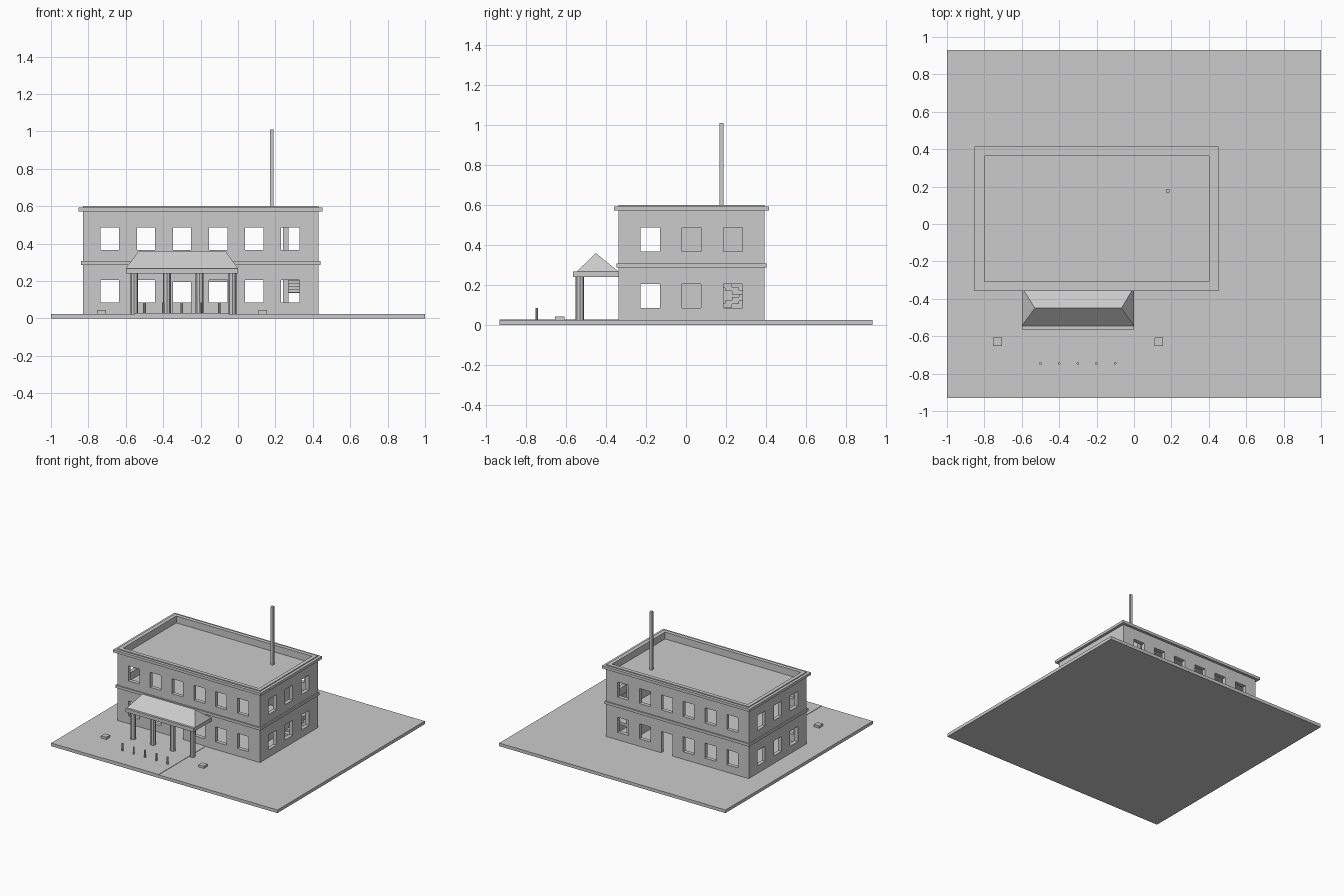
import bpy
import bmesh
from mathutils import Matrix

cube = bpy.data.objects.get("Cube")
if cube:
    bpy.data.objects.remove(cube, do_unlink=True)

grey = bpy.data.materials.new("plain_grey")
grey.use_nodes = True
grey.diffuse_color = (0.6, 0.6, 0.6, 1)
grey.node_tree.nodes["Principled BSDF"].inputs["Base Color"].default_value = (0.6, 0.6, 0.6, 1)


def finish(name, bm):
    mesh = bpy.data.meshes.new(name)
    bmesh.ops.recalc_face_normals(bm, faces=bm.faces[:])
    bm.to_mesh(mesh)
    bm.free()
    mesh.materials.append(grey)
    obj = bpy.data.objects.new(name, mesh)
    bpy.context.collection.objects.link(obj)
    return obj


def boxes(name, spans):
    """One object made of boxes, each given as x, y and z ranges."""
    bm = bmesh.new()
    for span in spans:
        size = [b - a for a, b in span]
        mid = [(a + b) / 2 for a, b in span]
        mat = Matrix.Translation(mid) @ Matrix.Diagonal((*size, 1))
        bmesh.ops.create_cube(bm, size=1, matrix=mat)
    return finish(name, bm)


def post(name, x, y, radius, bottom, top, sides=8):
    bm = bmesh.new()
    mat = Matrix.Translation((x, y, (bottom + top) / 2))
    bmesh.ops.create_cone(bm, cap_ends=True, segments=sides, radius1=radius,
                          radius2=radius, depth=top - bottom, matrix=mat)
    return finish(name, bm)


def cut(obj, cutter):
    """Subtract the cutter, then discard it."""
    cutter.hide_render = True
    mod = obj.modifiers.new("cut", "BOOLEAN")
    mod.operation = "DIFFERENCE"
    mod.solver = "EXACT"
    mod.object = cutter
    bpy.context.view_layer.objects.active = obj
    bpy.ops.object.modifier_apply(modifier=mod.name)
    bpy.data.objects.remove(cutter, do_unlink=True)


def around(mid, half):
    return (mid - half, mid + half)


def grow(span, amount):
    return (span[0] - amount, span[1] + amount)


GROUND = 0.025
WALL = 0.03
X, Y = (-0.83, 0.43), (-0.337, 0.393)
INX, INY = grow(X, -WALL), grow(Y, -WALL)

# Site
boxes("ground", [((-1, 1), (-0.93, 0.93), (0, GROUND))])
boxes("entrance_path", [((-0.55, -0.05), (-0.93, Y[0]), (GROUND, 0.028))])

# Hollow outer walls
walls = boxes("outer_walls", [(X, Y, (GROUND, 0.6))])
cut(walls, boxes("room_cutter", [(INX, INY, (0, 0.7))]))

# Window and door openings
openings = []
low, high, door = (0.085, 0.205), (0.367, 0.487), (0, 0.195)
for i in range(6):
    wx = around(-0.685 + i * 0.193, 0.049)
    for wall_y, door_at in ((Y[0], 2), (Y[1], 3)):
        depth = around(wall_y, 0.05)
        openings.append((wx, depth, door if i == door_at else low))
        openings.append((wx, depth, high))
for i in range(3):
    wy = around(-0.178 + i * 0.206, 0.048)
    for wall_x in X:
        for wz in (low, high):
            openings.append((around(wall_x, 0.05), wy, wz))
cut(walls, boxes("opening_cutter", openings))

# Floor slab that shows outside as a band, with a stair hole
floor = boxes("upper_floor", [(grow(X, 0.01), grow(Y, 0.01), (0.287, 0.308))])
cut(floor, boxes("stair_hole_cutter", [((0.27, 0.395), (0.02, 0.36), (0.2, 0.4))]))

# Flat roof behind the parapet, and the cornice ring
boxes("flat_roof", [(INX, INY, (0.52, 0.545))])
cornice = boxes("cornice", [(grow(X, 0.022), grow(Y, 0.022), (0.572, 0.593))])
cut(cornice, boxes("cornice_cutter", [(grow(X, -0.01), grow(Y, -0.01), (0.5, 0.7))]))
boxes("roof_mast", [(around(0.18, 0.01), around(0.178, 0.01), (0.54, 1.01))])

# Stairwell wall and two flights with a landing
for name, z in (("lower_stair_wall", (GROUND, 0.287)), ("upper_stair_wall", (0.308, 0.52))):
    boxes(name, [((0.24, 0.27), (-0.1, INY[1]), z)])
rise, run, count = 0.0164, 0.035, 8
steps = []
for i in range(count):
    y = 0.02 + i * run
    top = GROUND + (i + 1) * rise
    steps.append(((0.335, 0.395), (y, y + run), (max(GROUND, top - 0.035), top)))
    top += count * rise
    y = 0.265 - i * run
    steps.append(((0.27, 0.33), (y, y + run), (top - 0.035, top)))
steps.append(((0.27, 0.395), (0.3, INY[1]), (0.135, 0.156)))
boxes("stairs", steps)

# Entrance canopy: slab, hipped roof and columns
boxes("canopy_slab", [((-0.6, 0), (-0.563, Y[0]), (0.24, 0.268))])
bm = bmesh.new()
eaves = [bm.verts.new((x, y, 0.268)) for x, y in
         ((-0.6, -0.545), (0, -0.545), (0, Y[0]), (-0.6, Y[0]))]
ridge = [bm.verts.new((x, -0.45, 0.36)) for x in (-0.53, -0.067)]
a, b, c, d = eaves
left, right = ridge
for face in ((a, b, right, left), (b, c, right), (c, d, left, right), (d, a, left), (d, c, b, a)):
    bm.faces.new(face)
finish("canopy_roof", bm)
for i in range(4):
    post(f"canopy_column_{i + 1}", -0.555 + i * 0.175, -0.53, 0.021, GROUND, 0.24)

# Bollards and low blocks in front
for i in range(5):
    post(f"bollard_{i + 1}", -0.5 + i * 0.1, -0.745, 0.007, GROUND, 0.086)
for name, x in (("right_block", -0.73), ("left_block", 0.133)):
    boxes(name, [(around(x, 0.023), around(-0.63, 0.023), (GROUND, 0.044))])
